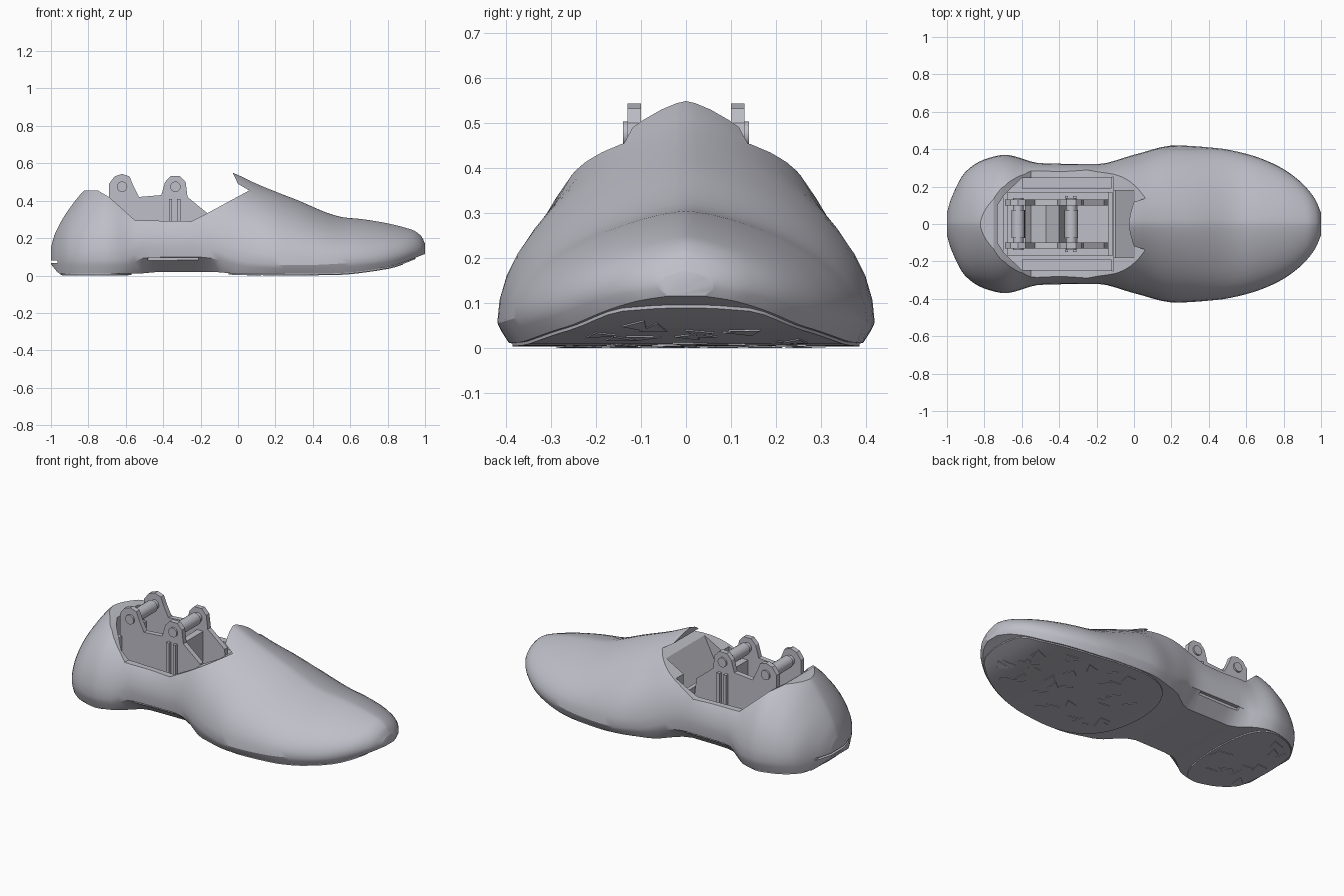
import bpy, bmesh, math, random
from mathutils import Vector

if "Cube" in bpy.data.objects:
    bpy.data.objects.remove(bpy.data.objects["Cube"])

shell_grey = bpy.data.materials.new("cool_grey")
shell_grey.use_nodes = True
GREY = (0.52, 0.52, 0.58, 1)
shell_grey.diffuse_color = GREY
shell_grey.node_tree.nodes["Principled BSDF"].inputs["Base Color"].default_value = GREY


# ---- helpers ----
def finish(name, bm):
    bmesh.ops.recalc_face_normals(bm, faces=bm.faces)
    mesh = bpy.data.meshes.new(name)
    bm.to_mesh(mesh)
    bm.free()
    mesh.materials.append(shell_grey)
    obj = bpy.data.objects.new(name, mesh)
    bpy.context.collection.objects.link(obj)
    return obj


def loft(name, rings):
    """Closed solid through rings that all have the same point count."""
    bm = bmesh.new()
    loops = [[bm.verts.new(p) for p in ring] for ring in rings]
    n = len(loops[0])
    for a, b in zip(loops, loops[1:]):
        for i in range(n):
            j = (i + 1) % n
            bm.faces.new((a[i], a[j], b[j], b[i]))
    bm.faces.new(loops[0])
    bm.faces.new(loops[-1])
    return finish(name, bm)


def side_prism(name, outline, y0, y1):
    return loft(name, [[(x, y, z) for x, z in outline] for y in (y0, y1)])


def plan_prism(name, outline, z0, z1):
    return loft(name, [[(x, y, z) for x, y in outline] for z in (z0, z1)])


def box(name, x0, x1, y0, y1, z0, z1):
    return side_prism(name, [(x0, z0), (x1, z0), (x1, z1), (x0, z1)], y0, y1)


def rod(name, x, z, radius, half_length, sides=16):
    ring = [math.tau * i / sides for i in range(sides)]
    return side_prism(name, [(x + radius * math.cos(a), z + radius * math.sin(a)) for a in ring],
                      -half_length, half_length)


def activate(obj):
    bpy.ops.object.select_all(action="DESELECT")
    obj.select_set(True)
    bpy.context.view_layer.objects.active = obj


def smooth(obj):
    activate(obj)
    bpy.ops.object.shade_smooth_by_angle(angle=math.radians(28))


def cut(obj, cutter):
    mod = obj.modifiers.new("cut", "BOOLEAN")
    mod.operation, mod.solver, mod.object = "DIFFERENCE", "EXACT", cutter
    activate(obj)
    bpy.ops.object.modifier_apply(modifier=mod.name)
    bpy.data.objects.remove(cutter)


def curve(keys):
    """Smooth interpolation through (x, value) keys without overshoot."""
    slopes = [(b[1] - a[1]) / (b[0] - a[0]) for a, b in zip(keys, keys[1:])]
    inner = [2 * s * t / (s + t) if s * t > 0 else 0 for s, t in zip(slopes, slopes[1:])]
    tangents = [slopes[0]] + inner + [slopes[-1]]

    def value(x):
        k = 0
        while k < len(keys) - 2 and x > keys[k + 1][0]:
            k += 1
        (x0, v0), (x1, v1) = keys[k], keys[k + 1]
        h = x1 - x0
        t = min(max((x - x0) / h, 0), 1)
        m0, m1 = tangents[k] * h, tangents[k + 1] * h
        s = t * t * (3 - 2 * t)
        return v0 + (v1 - v0) * s + t * (1 - t) * ((1 - t) * m0 - t * m1)
    return value


# ---- shoe shell: cross-sections along the length ----
width = curve([(-1, .06), (-.98, .13), (-.9, .28), (-.8, .345), (-.69, .37), (-.5, .325), (-.2, .32),
               (0, .37), (.22, .42), (.45, .405), (.6, .375), (.75, .32), (.88, .235), (.97, .13), (1, .06)])
top = curve([(-1, .15), (-.98, .22), (-.9, .36), (-.8, .475), (-.7, .53), (-.4, .49), (-.1, .57),
             (-.03, .55), (.1, .49), (.3, .41), (.57, .31), (.65, .303), (.93, .245), (.98, .21), (1, .17)])
crease = curve([(-1, .08), (-.6, .085), (-.5, .15), (-.2, .15), (.06, .07), (.3, .055), (.7, .075), (1, .14)])
base = curve([(-1, .06), (-.95, .01), (-.55, .01), (-.4, .02), (-.15, .02), (0, .01), (.5, .012),
              (.8, .045), (1, .115)])
inset = curve([(-1, .02), (-.6, .03), (-.45, .1), (-.2, .1), (0, .03), (1, .02)])


def section(x, steps=24):
    w, zt, zc, zb = width(x), top(x), crease(x), base(x)
    low, mid = w - inset(x), w * .98
    zm = zb + (zc - zb) * .6
    ring = [(x, low, zb), (x, mid, zm)]
    for i in range(steps + 1):
        a = math.pi * i / steps
        c = math.cos(a)
        ring.append((x, w * math.copysign(abs(c) ** 1.4, c), zc + (zt - zc) * math.sin(a)))
    return ring + [(x, -mid, zm), (x, -low, zb)]


shell = loft("shoe_shell", [section(-math.cos(math.pi * i / 64)) for i in range(65)])

# ankle opening: collar line, well and instep slope
collar = [(-.83, .8), (-.83, .455), (-.75, .455), (-.69, .42), (-.55, .295), (-.25, .29), (-.17, .33),
          (.06, .455), (0, .49), (-.03, .553), (-.03, .8)]
cut(shell, side_prism("collar_cutter", collar, -.6, .6))
half = [(-.73, .1), (-.69, .16), (-.6, .245), (-.11, .25)]
well = half + [(x, -y) for x, y in reversed(half)]
cut(shell, plan_prism("well_cutter", well, .09, .8))
cut(shell, side_prism("instep_cutter", [(-.3, .2), (-.1, .22), (.02, .455), (-.3, .455)], -.18, .18))
# arch slots and heel groove
for side in (-1, 1):
    cut(shell, box("slot_cutter", -.48, -.21, *sorted((side * .295, side * .5)), .08, .097))
cut(shell, box("groove_cutter", -1.1, -.965, -.3, .3, .068, .08))
smooth(shell)


# ---- sole pads with shallow broken tread ----
random.seed(4)


def sole_pad(name, centre, half_len, half_wide, treads):
    def reach(x):
        u = min(abs((x - centre) / half_len), 1)
        return max(min(width(x) - .03, half_wide * math.sqrt(1 - u ** 4)), .03)

    rings = []
    for i in range(25):
        x = centre - half_len * math.cos(math.pi * i / 24)
        y, z = reach(x), base(x)
        rings.append([(x, -y, z + .01), (x, y, z + .01), (x, y, z - .007), (x, -y, z - .007)])
    smooth(loft(name, rings))
    bm = bmesh.new()
    for _ in range(treads):
        x = centre + half_len * random.uniform(-.8, .8)
        y = reach(x) * random.uniform(-.8, .8)
        turn = random.uniform(0, math.tau)
        corners = []
        for k, r in enumerate((.05, .03, .04)):
            a = turn + k * math.tau / 3
            px = x + r * math.cos(a)
            corners.append((px, y + r * math.sin(a), base(px) - .005))
        upper = [bm.verts.new(c) for c in corners]
        lower = [bm.verts.new(Vector(c) - Vector((0, 0, .005))) for c in corners]
        bm.faces.new(upper)
        bm.faces.new(lower)
        for i in range(3):
            j = (i + 1) % 3
            bm.faces.new((upper[i], upper[j], lower[j], lower[i]))
    finish(name + "_tread", bm)


sole_pad("front_sole_pad", .45, .5, .39, 34)
sole_pad("heel_sole_pad", -.76, .19, .34, 12)

# ---- ankle bracket inside the well ----
cheek = [(-.69, .09), (-.69, .49), (-.66, .53), (-.62, .543), (-.58, .53), (-.56, .48), (-.53, .42),
         (-.41, .43), (-.39, .5), (-.36, .532), (-.31, .532), (-.28, .5), (-.27, .42), (-.16, .33), (-.13, .09)]
for side, label in ((1, "left"), (-1, "right")):
    def span(a, b):
        return sorted((side * a, side * b))
    side_prism(label + "_bracket_cheek", cheek, *span(.1, .13))
    for x in (-.37, -.325):
        box(label + "_cheek_rib", x, x + .018, *span(.13, .15), .09, .41)
    box(label + "_well_ledge", -.6, -.12, *span(.19, .25), .2, .25)
    box(label + "_bracket_rail", -.7, -.12, *span(.13, .17), .09, .16)

for name, x in (("rear", -.62), ("front", -.335)):
    smooth(rod(name + "_pivot_rod", x, .475, .028, .14))
    smooth(rod(name + "_pivot_sleeve", x, .475, .036, .075))

box("rear_bracket_wall", -.7, -.675, -.17, .17, .09, .36)
box("front_bracket_wall", -.14, -.115, -.17, .17, .09, .27)
box("bracket_crossbar", -.34, -.3, -.1, .1, .09, .4)
side_prism("bracket_core", [(-.58, .09), (-.55, .22), (-.47, .27), (-.4, .24), (-.36, .09)], -.1, .1)
